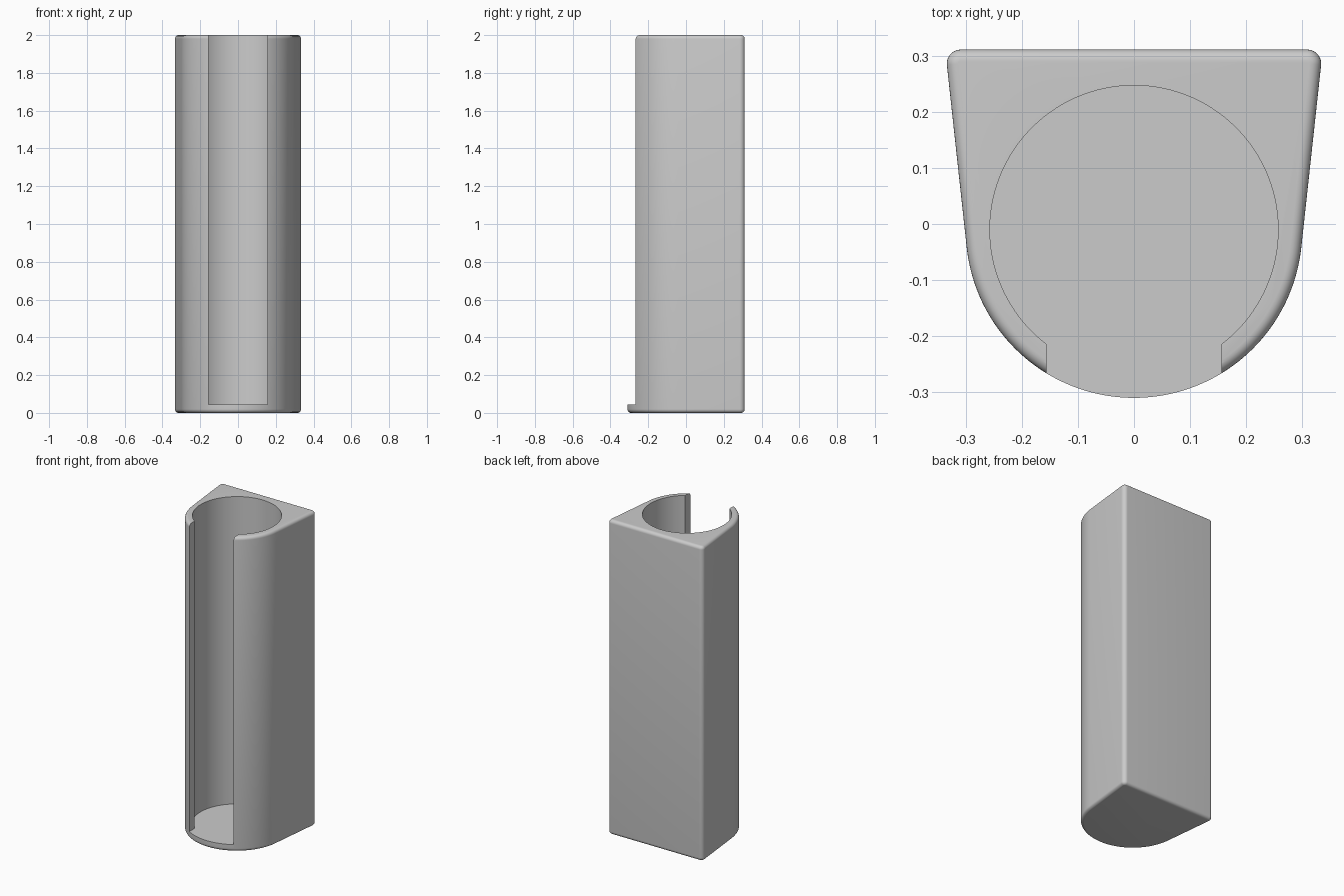
import bpy
import bmesh
from math import sin, cos, tan, radians, pi, sqrt

if "Cube" in bpy.data.objects:
    bpy.data.objects.remove(bpy.data.objects["Cube"], do_unlink=True)

HEIGHT, FLOOR = 2.0, 0.045
CENTRE_Y, OUTER, BORE = -0.01, 0.30, 0.257
SLOT = 0.156                      # half width of the front opening
BACK_Y, CORNER, ROUND = 0.311, 0.025, 0.02
TAPER = radians(6.2)              # side walls widen towards the back


def arc(cx, cy, r, start, end, steps):
    angles = [start + (end - start) * i / steps for i in range(steps + 1)]
    return [(cx + r * cos(a), cy + r * sin(a)) for a in angles]


def outline(inset):
    """Round front, flared sides and rounded back corners."""
    corner_y = BACK_Y - CORNER
    tangent_x, tangent_y = OUTER * cos(TAPER), CENTRE_Y - OUTER * sin(TAPER)
    corner_x = tangent_x + (corner_y - tangent_y) * tan(TAPER) - CORNER / cos(TAPER)
    half = arc(0, CENTRE_Y, OUTER - inset, -pi / 2, -TAPER, 48)
    half += arc(corner_x, corner_y, CORNER - inset, -TAPER, pi / 2, 10)
    return half + [(-x, y) for x, y in reversed(half[1:])]


def loft(name, rings):
    """Join matching (profile, z) rings into a closed solid."""
    bm = bmesh.new()
    loops = [[bm.verts.new((x, y, z)) for x, y in pts] for pts, z in rings]
    n = len(loops[0])
    for low, high in zip(loops, loops[1:]):
        for i in range(n):
            j = (i + 1) % n
            bm.faces.new((low[i], low[j], high[j], high[i]))
    bm.faces.new(loops[0][::-1])
    bm.faces.new(loops[-1])
    bmesh.ops.recalc_face_normals(bm, faces=bm.faces)
    mesh = bpy.data.meshes.new(name)
    bm.to_mesh(mesh)
    bm.free()
    obj = bpy.data.objects.new(name, mesh)
    bpy.context.collection.objects.link(obj)
    return obj


grey = bpy.data.materials.new("plain grey")
grey.use_nodes = True
grey.diffuse_color = (0.6, 0.6, 0.6, 1)
grey.node_tree.nodes["Principled BSDF"].inputs["Base Color"].default_value = (0.6, 0.6, 0.6, 1)

# Solid body with rounded top and bottom rims
rim = [(ROUND * (1 - cos(a)), ROUND * (1 - sin(a)))
       for a in [pi / 2 * i / 6 for i in range(7)]]
rings = [(outline(d), z) for d, z in reversed(rim)]
rings += [(outline(d), HEIGHT - z) for d, z in rim]
holder = loft("open_front_holder", rings)
holder.data.materials.append(grey)

# Bore and front opening cut as one keyhole shape above the floor
edge = math_start = -pi / 2 + sin(0)
mouth = sqrt(BORE ** 2 - SLOT ** 2) / BORE
from math import asin
mouth_angle = asin(mouth)
keyhole = arc(0, CENTRE_Y, BORE, -mouth_angle, pi + mouth_angle, 96)
keyhole += [(-SLOT, -0.5), (SLOT, -0.5)]
cutter = loft("bore_cutter", [(keyhole, FLOOR), (keyhole, HEIGHT + 0.1)])
cutter.data.materials.append(grey)
cutter.hide_render = True

cut = holder.modifiers.new("bore", "BOOLEAN")
cut.operation, cut.solver, cut.object = "DIFFERENCE", "EXACT", cutter
bpy.ops.object.select_all(action="DESELECT")
holder.select_set(True)
bpy.context.view_layer.objects.active = holder
bpy.ops.object.modifier_apply(modifier=cut.name)
bpy.data.objects.remove(cutter, do_unlink=True)
bpy.ops.object.shade_smooth_by_angle(angle=radians(30))
